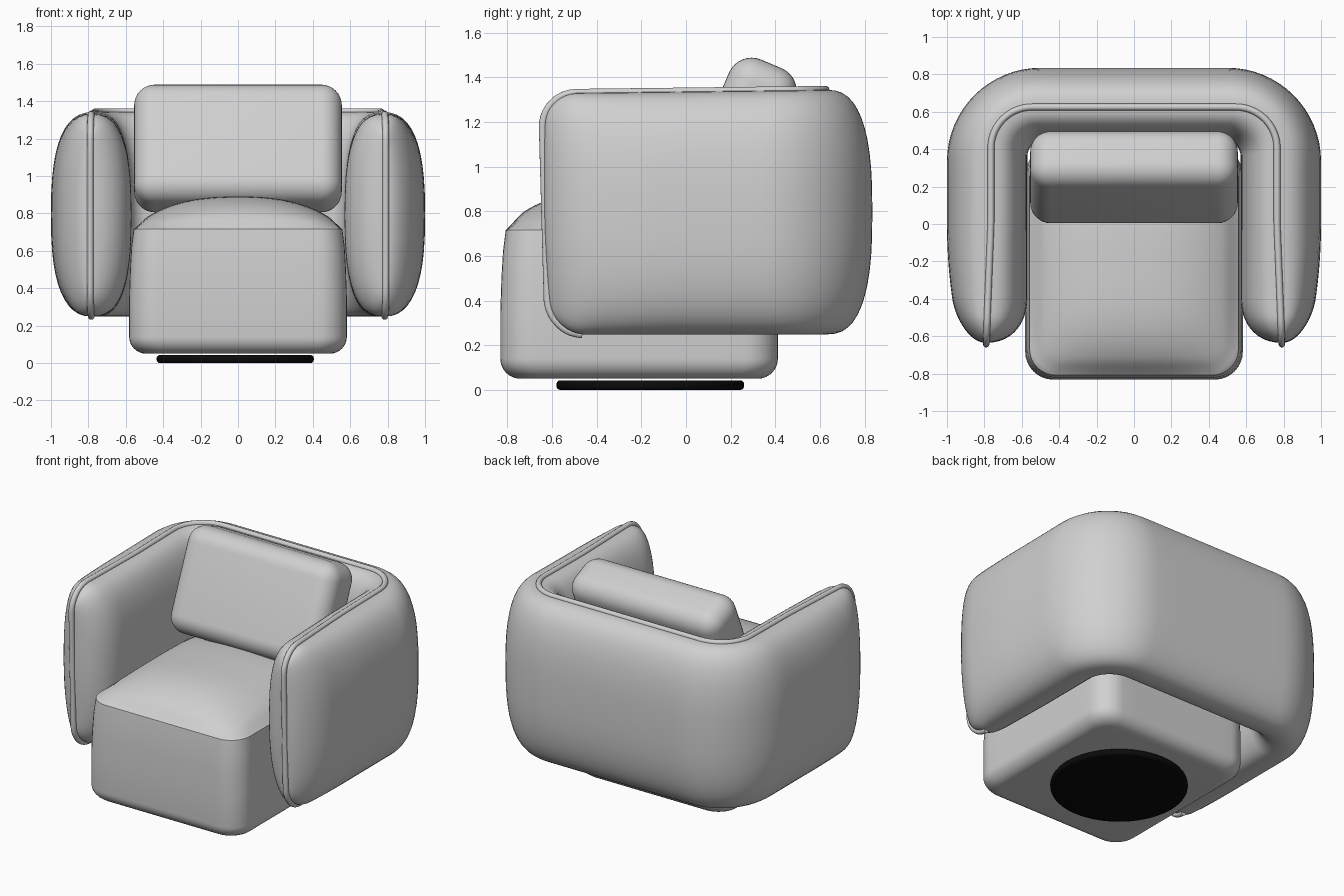
import bpy, bmesh, math
from mathutils import Matrix, Vector

if "Cube" in bpy.data.objects:
    bpy.data.objects.remove(bpy.data.objects["Cube"])


def material(name, rgb):
    m = bpy.data.materials.new(name)
    m.diffuse_color = (*rgb, 1)
    m.use_nodes = True
    m.node_tree.nodes["Principled BSDF"].inputs["Base Color"].default_value = m.diffuse_color
    return m


FABRIC = material("grey_fabric", (0.63, 0.63, 0.63))
BLACK = material("black_base", (0.003, 0.003, 0.003))


def finish(bm, name, mat, angle=40):
    bmesh.ops.remove_doubles(bm, verts=bm.verts, dist=0.0004)
    bmesh.ops.recalc_face_normals(bm, faces=bm.faces)
    mesh = bpy.data.meshes.new(name)
    bm.to_mesh(mesh)
    bm.free()
    ob = bpy.data.objects.new(name, mesh)
    bpy.context.collection.objects.link(ob)
    mesh.materials.append(mat)
    bpy.ops.object.select_all(action='DESELECT')
    ob.select_set(True)
    bpy.context.view_layer.objects.active = ob
    bpy.ops.object.shade_smooth_by_angle(angle=math.radians(angle))
    return ob


def loft(bm, rings):
    """Skin closed rings of equal length and cap both ends."""
    rows = [[bm.verts.new(p) for p in r] for r in rings]
    n = len(rows[0])
    for a, b in zip(rows, rows[1:]):
        for i in range(n):
            bm.faces.new((a[i], a[(i + 1) % n], b[(i + 1) % n], b[i]))
    bm.faces.new(rows[0])
    bm.faces.new(rows[-1])


def spow(v, p):
    return math.copysign(abs(v) ** p, v)


# Wraparound arms and back: padded section swept along a U
FRONT, CAP, EDGE = -0.635, 0.25, 0.15


def half_path(x_side, y_back, radius):
    """Arm, rounded corner and half of the back, after the front cap."""
    y0, y1 = FRONT + CAP, y_back - radius
    pts = [(x_side(y0 + (y1 - y0) * i / 10), y0 + (y1 - y0) * i / 10) for i in range(1, 10)]
    cx = x_side(y1) - radius
    for i in range(17):
        a = math.pi / 2 * i / 16
        pts.append((cx + radius * math.cos(a), y1 + radius * math.sin(a)))
    return pts + [(cx * (1 - i / 5), y_back) for i in range(1, 6)]


def mid_x(y): return 0.765 - 0.025 * min(0, y) / 0.63
def out_x(y): return 1.0 - 0.07 * (min(0, y) / 0.63) ** 2
def in_x(y): return 0.57


def lean(p):
    x, y, z = p
    low = min(1, max(0, (0.8 - z) / 0.55)) ** 1.5
    return Vector((x, y + 0.035 * low * min(1, max(0, -y / 0.6)), z))


stations = []
for i in range(15):
    d = CAP * (1 - math.cos(math.pi / 2 * i / 14))
    y = FRONT + d
    w = max(0, 1 - (1 - d / CAP) ** 2.2) ** (1 / 2.2)
    drop = EDGE - math.sqrt(EDGE ** 2 - max(0, EDGE - d) ** 2)
    m = mid_x(y)
    stations.append(((m, y), (m + (out_x(y) - m) * w, y), (m + (in_x(y) - m) * w, y), drop))
for m, o, i in zip(half_path(mid_x, 0.625, 0.22), half_path(out_x, 0.835, 0.5),
                   half_path(in_x, 0.45, 0.09)):
    stations.append((m, o, i, 0))


def section(st, k=48):
    m, o, i, drop = st
    m, o, i = Vector(m), Vector(o), Vector(i)
    top, bottom = 1.337 + 0.012 * m.y - drop, 0.248 + drop
    ring = []
    for j in range(k):
        a = 2 * math.pi * j / k
        c, s = spow(math.cos(a), 0.76), spow(math.sin(a), 0.76)
        p = m + ((o - m) * c if c > 0 else (m - i) * c)
        ring.append(lean((p.x, p.y, (top + bottom) / 2 + s * (top - bottom) / 2)))
    return ring


half = [section(s) for s in stations]
mirror = [[Vector((-p.x, p.y, p.z)) for p in r] for r in reversed(half[:-1])]
bm = bmesh.new()
loft(bm, half + mirror)
finish(bm, "wraparound_arms_and_back", FABRIC, 60)

# Piping along the ridge: up each arm front and around the top
under = [r[36] for r in half[10::-1]]
over = [r[12] for r in half]
side = under + [under[-1].lerp(over[0], t / 8) for t in range(1, 8)] + over
side = [p + Vector((0, -0.007 if p.y < -0.5 else 0, 0)) for p in side]
ridge = side + [Vector((-p.x, p.y, p.z)) for p in reversed(side[:-1])]
prev, skins = Vector((1, 0, 0)), []
for i, p in enumerate(ridge):
    t = (ridge[min(i + 1, len(ridge) - 1)] - ridge[max(i - 1, 0)]).normalized()
    prev = (prev - t * prev.dot(t)).normalized()
    b = t.cross(prev)
    skins.append([p + 0.018 * (prev * math.cos(a) + b * math.sin(a))
                  for a in [2 * math.pi * j / 10 for j in range(10)]])
bm = bmesh.new()
loft(bm, skins)
finish(bm, "piping", FABRIC, 60)

# Seat block with a domed top
SX, SY, CY = 0.582, 0.622, -0.21


def rounded_rect(hx, hy, r, n=8, side=10):
    pts = []
    corners = [(1, 1), (-1, 1), (-1, -1), (1, -1)]
    for q, (sx, sy) in enumerate(corners):
        for i in range(n + 1):
            a = math.radians(90 * (q + i / n))
            pts.append(Vector((sx * (hx - r) + r * math.cos(a), sy * (hy - r) + r * math.sin(a))))
        # straight run toward the next corner
        kx, ky = corners[(q + 1) % 4]
        a = math.radians(90 * (q + 1))
        end = pts[-1]
        nxt = Vector((kx * (hx - r) + r * math.cos(a), ky * (hy - r) + r * math.sin(a)))
        pts += [end.lerp(nxt, j / side) for j in range(1, side)]
    return pts


def seat_ring(inset, z):
    return [(p.x, p.y + CY, z) for p in rounded_rect(SX - inset, SY - inset, 0.15 - inset * 0.5)]


rings = []
for i in range(9):
    a = math.pi / 2 * i / 8
    rings.append(seat_ring(0.09 * (1 - math.sin(a)), 0.05 + 0.09 * (1 - math.cos(a))))
rings += [seat_ring(0, 0.35), seat_ring(0.005, 0.5), seat_ring(0.012, 0.62), seat_ring(0.024, 0.715)]
TX, TY = SX - 0.024, SY - 0.024
edge = rounded_rect(TX, TY, 0.138)
for i in range(1, 25):
    s = max(0.02, 1 - (i / 24) ** 1.4)
    ring = []
    for p in edge:
        u, v = abs(p.x * s) / TX, abs(p.y * s) / TY
        rise = 0.175 * (max(0, (1 - u ** 2.5) * (1 - v ** 3.4))) ** 0.8
        blend = min(1, (1 - s) / 0.12)
        ring.append((p.x * s, p.y * s + CY, 0.715 + rise * blend ** 0.3))
    rings.append(ring)
bm = bmesh.new()
loft(bm, rings)
finish(bm, "seat", FABRIC, 32)

# Leaning back cushion
bm = bmesh.new()
bmesh.ops.create_cube(bm, size=1, matrix=Matrix.Diagonal((1.11, 0.32, 0.68, 1)))
bmesh.ops.bevel(bm, geom=bm.edges[:], offset=0.11, segments=8, profile=0.5, affect='EDGES')
bm.transform(Matrix.Translation((0, 0.25, 1.147)) @ Matrix.Rotation(math.radians(-23), 4, 'X'))
finish(bm, "back_cushion", FABRIC)

# Round swivel base
bm = bmesh.new()
bmesh.ops.create_cone(bm, cap_ends=True, segments=64, radius1=0.42, radius2=0.42, depth=0.042,
                      matrix=Matrix.Translation((-0.015, -0.16, 0.021)))
rim = [e for e in bm.edges if abs(e.verts[0].co.z - e.verts[1].co.z) < 1e-5]
bmesh.ops.bevel(bm, geom=rim, offset=0.016, segments=4, profile=0.5, affect='EDGES')
finish(bm, "swivel_base", BLACK)
